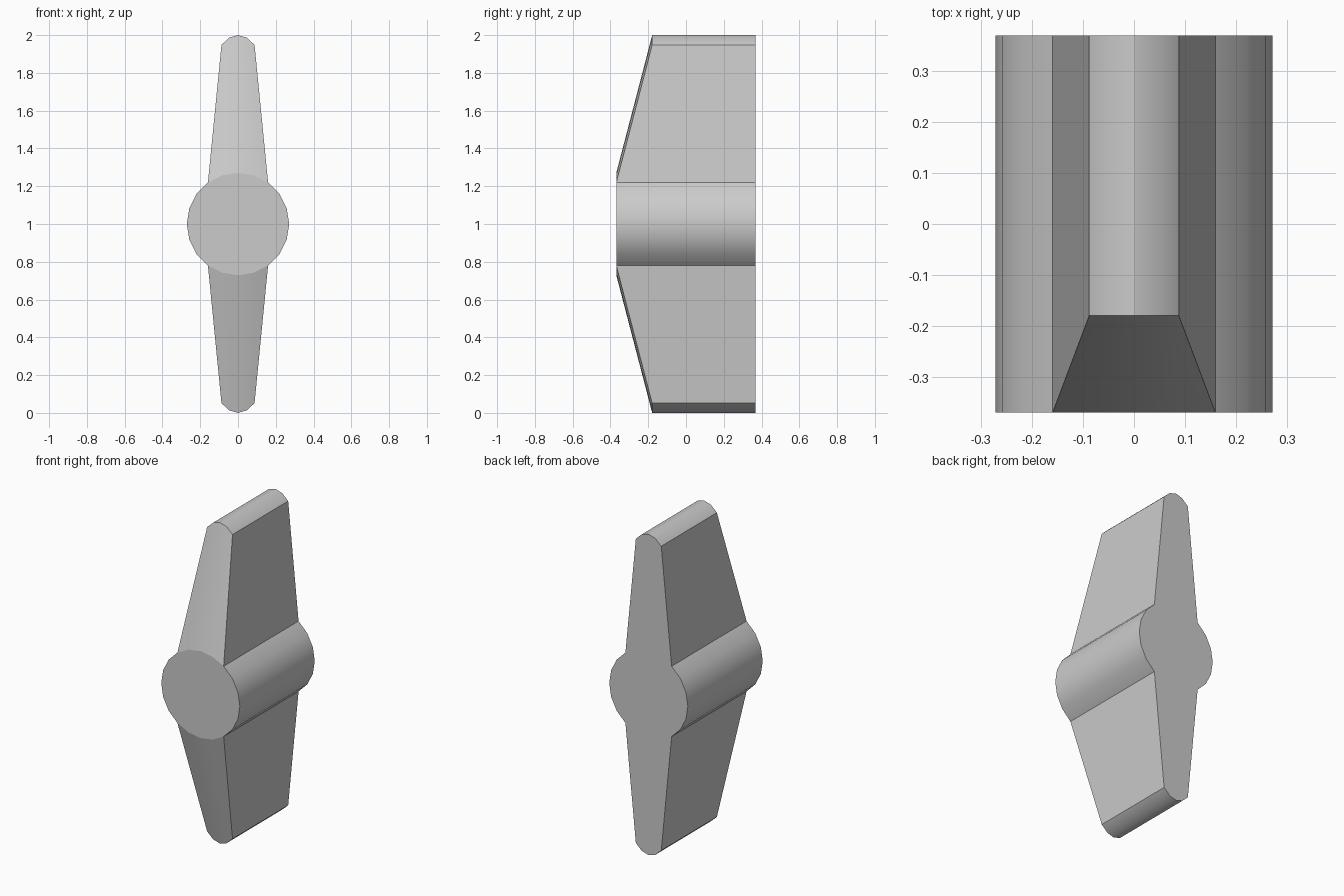
import bpy, bmesh, math
from mathutils import Matrix

old = bpy.data.objects.get("Cube")
if old:
    bpy.data.objects.remove(old, do_unlink=True)

RADIUS, HALF_DEPTH = 0.271, 0.369
BLADE_RISE, TIP_SCALE, TIP_SETBACK = 0.729, 0.55, 0.19

grey = bpy.data.materials.new("plain_grey")
grey.use_nodes = True
colour = (0.6, 0.6, 0.6, 1)
grey.diffuse_color = colour
grey.node_tree.nodes["Principled BSDF"].inputs["Base Color"].default_value = colour

# Round hub lying along y
bm = bmesh.new()
bmesh.ops.create_cone(bm, cap_ends=True, segments=20, radius1=RADIUS,
                      radius2=RADIUS, depth=2 * HALF_DEPTH,
                      matrix=Matrix.Rotation(math.pi / 2, 4, 'X'))
bm.normal_update()

# Tapered blades drawn out of the top and bottom of the hub
for side in (1, -1):
    arc = [f for f in bm.faces if f.normal.z * side > 0.85
           and abs(f.calc_center_median().z) < RADIUS]
    result = bmesh.ops.extrude_face_region(bm, geom=arc)
    bmesh.ops.delete(bm, geom=[f for f in arc if f.is_valid], context='FACES')
    for v in result["geom"]:
        if isinstance(v, bmesh.types.BMVert):
            v.co.z += side * BLADE_RISE
            v.co.x *= TIP_SCALE
            if v.co.y < 0:
                v.co.y += TIP_SETBACK
    bm.normal_update()

bmesh.ops.recalc_face_normals(bm, faces=bm.faces[:])
bmesh.ops.translate(bm, verts=bm.verts[:], vec=(0, 0, 1))
mesh = bpy.data.meshes.new("hub_with_blades")
bm.to_mesh(mesh)
bm.free()
mesh.materials.append(grey)
obj = bpy.data.objects.new("hub_with_blades", mesh)
bpy.context.collection.objects.link(obj)

# Smooth rounded surfaces, flat end faces
bpy.ops.object.select_all(action='DESELECT')
obj.select_set(True)
bpy.context.view_layer.objects.active = obj
bpy.ops.object.shade_smooth_by_angle(angle=math.radians(30))
for p in mesh.polygons:
    if abs(p.normal.y) > 0.999:
        p.use_smooth = False
